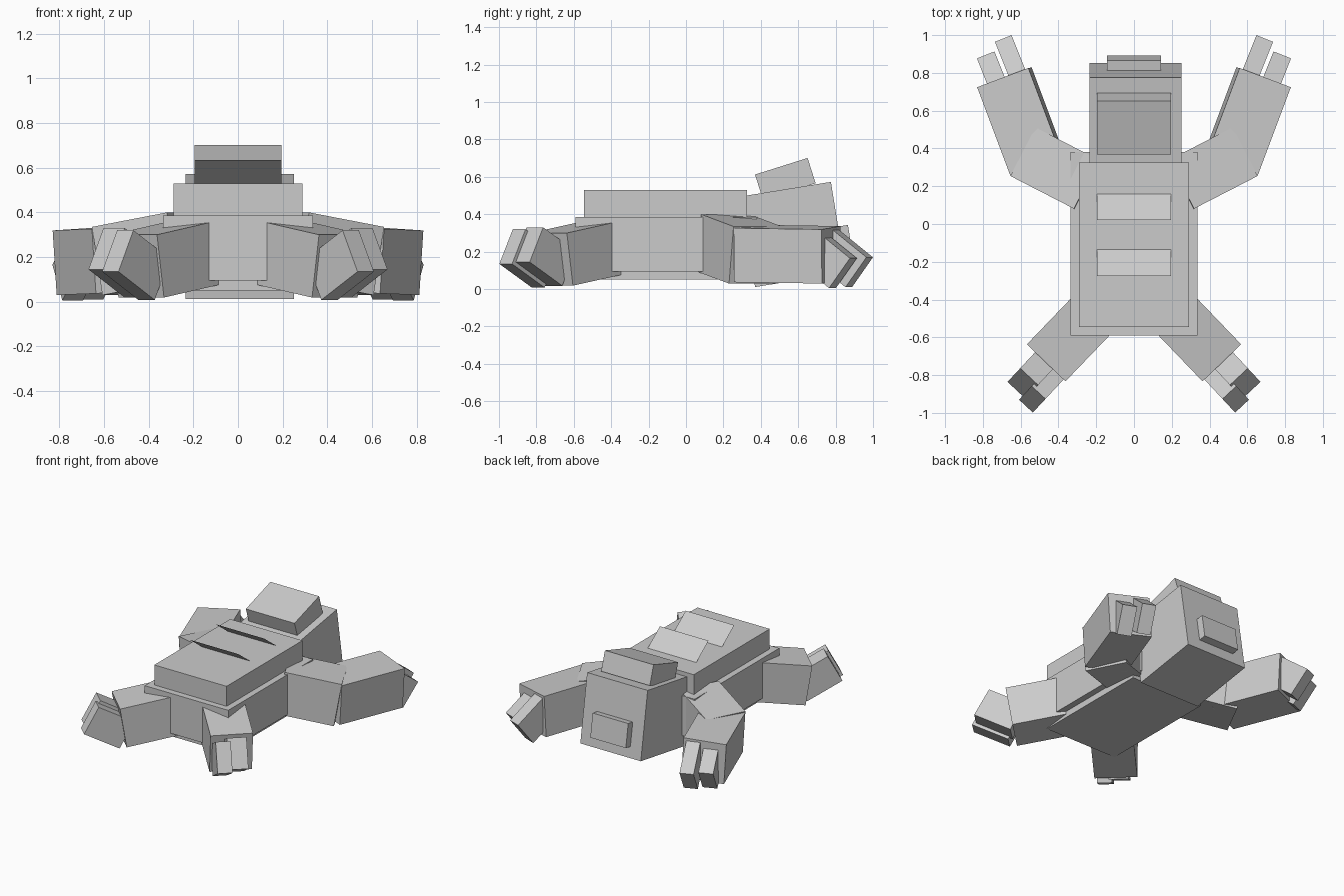
import bpy
from math import radians, sin, cos
from mathutils import Vector, Matrix

if "Cube" in bpy.data.objects:
    bpy.data.objects.remove(bpy.data.objects["Cube"])

UP = Vector((0, 0, 1))


def box(name, center, size, axes=None):
    """Box of given size at center; axes = (side, forward, up) directions."""
    bpy.ops.mesh.primitive_cube_add(size=1)
    ob = bpy.context.object
    ob.name = ob.data.name = name
    rot = Matrix(axes).transposed().to_4x4() if axes else Matrix.Identity(4)
    ob.data.transform(Matrix.Translation(center) @ rot @ Matrix.Diagonal((*size, 1)))
    return ob


def pitched(name, x, y, z, size, deg):
    """Box tilted about the x axis."""
    return box(name, (x, y, z), size, Matrix.Rotation(radians(deg), 3, 'X').transposed())


def limb(name, a, b, width, height, roll=0):
    """Box hanging below the centre line of its top face, running from a to b."""
    a, b = Vector(a), Vector(b)
    d = (b - a).normalized()
    side = d.cross(UP).normalized()
    turn = Matrix.Rotation(radians(roll), 3, d)
    side = turn @ side
    up = side.cross(d)
    return box(name, (a + b) / 2 - up * height / 2, (width, (b - a).length, height), (side, d, up))


def claw(name, tip, heading, pitch, length, width, height):
    """Limb ending at the top edge of its tip."""
    h = Vector((*heading, 0)).normalized()
    d = h * cos(radians(pitch)) + UP * sin(radians(pitch))
    return limb(name, Vector(tip) - d * length, tip, width, height)


# Torso, belly plate and back shell
box("body", (0, -0.105, 0.24), (0.67, 0.97, 0.29))
box("belly_plate", (0, -0.105, 0.09), (0.58, 0.88, 0.08))
box("back_shell", (0, -0.11, 0.45), (0.58, 0.87, 0.16))

# Thin slanted back fins
for i, y in enumerate((0.09, -0.205)):
    me = bpy.data.meshes.new("back_fin")
    w, h = 0.195, 0.07
    me.from_pydata([(-w, y + h, 0.53), (w, y + h, 0.53), (w, y - h, 0.635), (-w, y - h, 0.635)],
                   [], [(0, 1, 2, 3)])
    me.flip_normals() if me.polygons[0].normal.z < 0 else None
    bpy.context.collection.objects.link(bpy.data.objects.new(f"back_fin_{i + 1}", me))

# Head, snout and crest
pitched("head", 0.008, 0.572, 0.292, (0.485, 0.49, 0.49), 9.2)
pitched("snout", 0, 0.835, 0.252, (0.285, 0.09, 0.17), 9.2)
pitched("head_crest", 0, 0.531, 0.589, (0.39, 0.295, 0.142), 17.5)

# Limbs, mirrored left and right
for s, tag in ((1, "right"), (-1, "left")):
    # Arm and hand
    limb(f"upper_arm_{tag}", (s * 0.252, 0.21, 0.40), (s * 0.588, 0.383, 0.335), 0.29, 0.31)
    limb(f"forearm_{tag}", (s * 0.519, 0.306, 0.335), (s * 0.695, 0.775, 0.328), 0.29, 0.29, s * 3.5)
    claw(f"hand_inner_{tag}", (s * 0.692, 0.982, 0.17), (s * 0.37, 0.93), -37, 0.26, 0.095, 0.2)
    claw(f"hand_outer_{tag}", (s * 0.785, 0.895, 0.165), (s * 0.37, 0.93), -37, 0.25, 0.1, 0.2)
    # Leg and foot
    limb(f"leg_{tag}", (s * 0.175, -0.433, 0.367), (s * 0.465, -0.735, 0.30), 0.283, 0.285)
    claw(f"foot_outer_{tag}", (s * 0.555, -0.808, 0.33), (s * 0.68, -0.73), 28, 0.27, 0.13, 0.21)
    claw(f"foot_inner_{tag}", (s * 0.505, -0.892, 0.32), (s * 0.68, -0.73), 28, 0.27, 0.1, 0.21)
